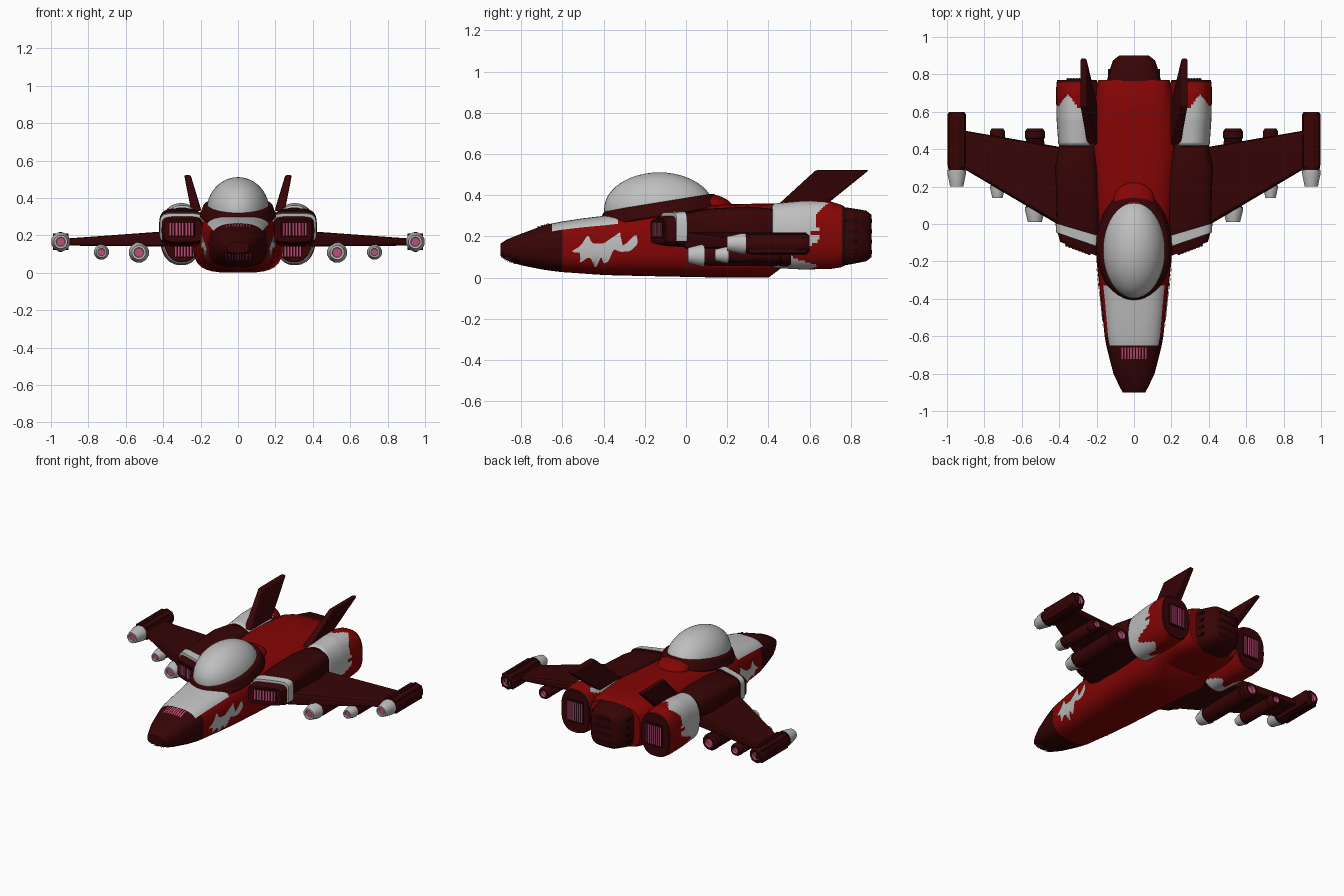
import bpy, bmesh, math
from mathutils import Vector, Matrix
from mathutils.bvhtree import BVHTree

if "Cube" in bpy.data.objects:
    bpy.data.objects.remove(bpy.data.objects["Cube"])

def material(name, rgb):
    m = bpy.data.materials.new(name)
    m.diffuse_color = (*rgb, 1)
    m.use_nodes = True
    m.node_tree.nodes["Principled BSDF"].inputs["Base Color"].default_value = m.diffuse_color
    return m

RED = material("red_paint", (0.235, 0.0015, 0.0015))
DARK = material("maroon_paint", (0.038, 0.0012, 0.0016))
WHITE = material("white_paint", (0.52, 0.52, 0.52))
PINK = material("pink_glow", (0.50, 0.08, 0.20))
BLACK = material("dark_recess", (0.022, 0.001, 0.002))

def finish(name, bm, mats, mirror=False, bevel=0, angle=40):
    me = bpy.data.meshes.new(name)
    bm.to_mesh(me)
    bm.free()
    for m in mats:
        me.materials.append(m)
    ob = bpy.data.objects.new(name, me)
    bpy.context.collection.objects.link(ob)
    bpy.ops.object.select_all(action='DESELECT')
    ob.select_set(True)
    bpy.context.view_layer.objects.active = ob
    if angle:
        bpy.ops.object.shade_smooth_by_angle(angle=math.radians(angle))
    if bevel:
        b = ob.modifiers.new("bevel", 'BEVEL')
        b.width, b.segments = bevel, 2
    if mirror:
        m = ob.modifiers.new("mirror", 'MIRROR')
        m.use_mirror_merge = False
    return ob

def loft(name, secs, mats, rule=lambda y, a, z: 0, n=32, sub=1, shear=None, mirror=False, angle=40):
    """Superellipse rings along y; sections are (y, cx, rx, zbottom, ztop, exponent)."""
    dense = [tuple(p + (q - p) * k / sub for p, q in zip(s, t))
             for s, t in zip(secs, secs[1:]) for k in range(sub)] + [secs[-1]]
    bm, rings = bmesh.new(), []
    for y, cx, rx, zb, zt, e in dense:
        ring = []
        for i in range(n):
            a = 2 * math.pi * i / n
            c, s = math.cos(a), math.sin(a)
            x = cx + rx * math.copysign(abs(c) ** (2 / e), c)
            z = (zb + zt) / 2 + (zt - zb) / 2 * math.copysign(abs(s) ** (2 / e), s)
            ring.append(bm.verts.new((x, y + (shear(x, y) if shear else 0), z)))
        rings.append(ring)
    for j in range(len(rings) - 1):
        ym = (dense[j][0] + dense[j + 1][0]) / 2
        for i in range(n):
            k = (i + 1) % n
            f = bm.faces.new((rings[j][i], rings[j][k], rings[j + 1][k], rings[j + 1][i]))
            f.material_index = rule(ym, 360 * (i + .5) / n, f.calc_center_median().z)
    for ring, y in ((rings[0], dense[0][0]), (rings[-1], dense[-1][0])):
        bm.faces.new(ring).material_index = rule(y, 0, 0)
    bmesh.ops.recalc_face_normals(bm, faces=bm.faces)
    tree = BVHTree.FromBMesh(bm)
    finish(name, bm, mats, mirror, angle=angle)
    return tree

def slab(name, corners, mat, bevel):
    """Mirrored six-sided block from four lower and four upper corners."""
    bm = bmesh.new()
    v = [bm.verts.new(c) for c in corners]
    for f in ((0, 1, 2, 3), (4, 5, 6, 7), (0, 1, 5, 4), (1, 2, 6, 5), (2, 3, 7, 6), (3, 0, 4, 7)):
        bm.faces.new([v[i] for i in f])
    bmesh.ops.recalc_face_normals(bm, faces=bm.faces)
    finish(name, bm, [mat], True, bevel, angle=0)

def box(bm, M, loc, size, mat=0):
    r = bmesh.ops.create_cube(bm, size=1, matrix=M @ Matrix.Translation(loc) @ Matrix.Diagonal((*size, 1)))
    for f in {f for v in r['verts'] for f in v.link_faces}:
        f.material_index = mat

def grille(name, loc, w, h, bars, turn=0, mirror=True):
    """Dark recess plate with upright glowing bars."""
    bm = bmesh.new()
    M = Matrix.Translation(loc) @ Matrix.Rotation(turn, 4, 'Z')
    box(bm, M, (0, 0, 0), (w, .012, h))
    for i in range(bars):
        box(bm, M, ((i + .5) * w / bars - w / 2, 0, 0), (w / bars * .5, .018, h * .85), 1)
    finish(name, bm, [BLACK, PINK], mirror, angle=0)

def decal(name, polys, tree, axis, mat, mirror=False):
    """Thin painted patch projected onto a surface along an axis."""
    place = {'x': lambda u, v: (3, u, v), 'y': lambda u, v: (u, -3, v), 'z': lambda u, v: (u, v, 3)}[axis]
    d = Vector({'x': (-1, 0, 0), 'y': (0, 1, 0), 'z': (0, 0, -1)}[axis])
    bm = bmesh.new()
    for p in polys:
        bm.faces.new([bm.verts.new(place(*q)) for q in p])
    bmesh.ops.triangulate(bm, faces=bm.faces[:])
    bmesh.ops.subdivide_edges(bm, edges=bm.edges[:], cuts=3, use_grid_fill=True)
    for v in bm.verts:
        hit, nrm, _, _ = tree.ray_cast(v.co, d)
        if hit:
            v.co = hit + nrm * .005
    bad = [v for v in bm.verts if v.co.length > 2]
    bmesh.ops.delete(bm, geom=bad, context='VERTS')
    bm.normal_update()
    bmesh.ops.reverse_faces(bm, faces=[f for f in bm.faces if f.normal.dot(d) > 0])
    finish(name, bm, [mat], mirror)

# Fuselage with maroon nose cone and white upper nose panel
def hull_paint(y, a, z):
    top = 33 < a < 147
    if y < (-.65 if top else -.6):
        return 1
    return 2 if top and y < -.33 else 0

hull = loft("fuselage", [
    (-.90, 0, .06, .105, .165, 2.6), (-.87, 0, .077, .085, .185, 2.6), (-.80, 0, .110, .06, .213, 2.6),
    (-.70, 0, .136, .04, .25, 2.8), (-.65, 0, .148, .033, .263, 2.9), (-.60, 0, .157, .027, .273, 3),
    (-.50, 0, .167, .02, .288, 3), (-.40, 0, .177, .013, .30, 3), (-.33, 0, .186, .011, .31, 3),
    (-.20, 0, .20, .008, .325, 3), (0, 0, .21, .004, .35, 3.2), (.2, 0, .22, 0, .357, 3.4),
    (.4, 0, .24, 0, .36, 3.6), (.48, 0, .23, .06, .36, 3.6), (.6, 0, .22, .05, .36, 3.6),
    (.72, 0, .205, .05, .357, 3.6), (.77, 0, .19, .065, .34, 3.6)], [RED, DARK, WHITE], hull_paint)

# White flame on each flank (corners rounded once), vents on the nose
flame = [(-.56, .125), (-.51, .155), (-.475, .21), (-.455, .165), (-.40, .165), (-.365, .19), (-.312, .225),
         (-.335, .165), (-.30, .155), (-.24, .215), (-.232, .165), (-.27, .128), (-.32, .125), (-.35, .14),
         (-.375, .08), (-.40, .07), (-.41, .105), (-.44, .045), (-.465, .105), (-.52, .07), (-.50, .12)]
soft = []
for (u, v), (s, t) in zip(flame, flame[1:] + flame[:1]):
    soft += [(u + (s - u) * k, v + (t - v) * k) for k in (.18, .82)]
decal("flank_flame", [soft], hull, 'x', WHITE, True)
bars = [(-.062 + i * .0155) for i in range(9)]
decal("nose_top_vent", [[(x - .0045, -.72), (x + .0045, -.72), (x + .0045, -.66), (x - .0045, -.66)] for x in bars],
      hull, 'z', PINK)
decal("nose_chin_vent", [[(x - .004, .07), (x + .004, .07), (x + .004, .104), (x - .004, .104)] for x in bars],
      hull, 'y', PINK)

# Canopy and its tilted rim
bm = bmesh.new()
bmesh.ops.create_uvsphere(bm, u_segments=40, v_segments=24, radius=1,
                          matrix=Matrix.Translation((0, -.13, .33)) @ Matrix.Diagonal((.168, .268, .181, 1)))
finish("canopy", bm, [WHITE])
bm = bmesh.new()
bmesh.ops.create_cone(bm, cap_ends=True, segments=40, radius1=1.06, radius2=.94, depth=.07,
                      matrix=Matrix.Translation((0, -.125, .331)) @ Matrix.Rotation(.16, 4, 'X')
                      @ Matrix.Diagonal((.195, .29, 1, 1)))
finish("canopy_rim", bm, [DARK], bevel=.012, angle=50)
bm = bmesh.new()
bmesh.ops.create_uvsphere(bm, u_segments=24, v_segments=12, radius=1,
                          matrix=Matrix.Translation((0, .125, .355)) @ Matrix.Rotation(-.2, 4, 'X')
                          @ Matrix.Diagonal((.11, .105, .05, 1)))
finish("canopy_fairing", bm, [RED])

# Wing-root intakes, raked back towards the outside, with white lips
loft("intake_body", [
    (-.17, .295, .10, .165, .285, 5), (-.12, .298, .11, .155, .30, 5), (-.119, .30, .117, .153, .317, 5),
    (-.06, .30, .119, .15, .322, 5), (-.059, .30, .112, .15, .31, 5), (.08, .30, .115, .14, .335, 4),
    (.30, .305, .117, .14, .345, 3.4), (.42, .30, .10, .16, .335, 3.4)], [DARK, WHITE],
    lambda y, a, z: int(-.12 < y < -.06 and (a < 200 or a > 340)),
    shear=lambda x, y: .38 * (x - .2) * max(0, 1 - (y + .17) / .5), mirror=True)
grille("intake_grille", (.30, -.135, .233), .145, .08, 8, math.atan(.38))

# Rear engine nacelles with ragged white-to-red paint, mostly red on the inner underside
def nacelle_paint(y, a, z):
    if y < .42 or y > .757:
        return 1
    edge = .60 + .04 * math.sin(z * 42) + .03 * math.sin(a * .11) + (.04 if z > .22 else -.02)
    return 2 if y < edge - (.08 if 185 < a < 275 else 0) else 0

loft("rear_nacelle", [
    (.415, .30, .097, .06, .345, 2.3), (.43, .30, .105, .047, .360, 2.3), (.56, .303, .111, .04, .372, 2.3),
    (.70, .305, .112, .042, .370, 2.4), (.75, .305, .11, .05, .355, 2.5), (.77, .305, .105, .058, .345, 2.6)],
    [RED, DARK, WHITE], nacelle_paint, n=72, sub=16, mirror=True)
grille("nacelle_upper_intake", (.31, .412, .315), .11, .035, 8)
grille("nacelle_lower_intake", (.285, .412, .115), .11, .065, 7)
grille("nacelle_exhaust", (.30, .772, .205), .12, .15, 8)

# Central tail nozzle with slots
loft("tail_nozzle", [(.74, 0, .15, .055, .345, 4), (.80, 0, .137, .065, .338, 4),
                     (.875, 0, .112, .08, .325, 4), (.90, 0, .08, .10, .305, 4)], [DARK])
bm = bmesh.new()
for z in (.125, .175, .225, .275):
    box(bm, Matrix(), (0, .80, z), (.278, .06, .014))
    box(bm, Matrix(), (0, .898, z), (.13, .008, .02))
finish("nozzle_slots", bm, [BLACK], angle=0)

# Wings and canted tail fins
slab("wing", [(.38, -.02, .14), (.93, .305, .145), (.93, .505, .145), (.38, .41, .14),
              (.38, -.01, .222), (.93, .31, .182), (.93, .50, .182), (.38, .405, .222)], DARK, .014)
slab("tail_fin", [(.195, .42, .33), (.25, .42, .33), (.25, .65, .33), (.195, .65, .33),
                  (.253, .63, .522), (.288, .63, .522), (.288, .888, .522), (.253, .888, .522)], DARK, .008)

# Wing pods: white nose, maroon body, pink ends
def pod(name, x, z, r, y0, y1, tip, groove=.9):
    bm = bmesh.new()
    prof = [(y0 + .01, 0, 2), (y0 + .01, r * .45, 1), (y0, r * .5, 1), (y0, r * .7, 1), (y0 + tip * .8, r, 1),
            (y0 + tip, r, 0), (y0 + tip, r * .88, 0), (y0 + tip + .03, r * .98, 0), (y1 - .07, r * .98, 0),
            (y1 - .065, r * groove, 0), (y1 - .055, r * groove, 0), (y1 - .05, r, 0), (y1 - .015, r, 0),
            (y1, r * .8, 0), (y1, r * .55, 2), (y1 - .02, r * .5, 2), (y1 - .02, 0, 2)]
    n, rings = 12, []
    for y, q, _ in prof:
        rings.append([bm.verts.new((x + q * math.cos((i + .5) * math.tau / n), y,
                                    z + q * math.sin((i + .5) * math.tau / n))) for i in range(n)])
    for j in range(len(prof) - 1):
        for i in range(n):
            k = (i + 1) % n
            bm.faces.new((rings[j][i], rings[j][k], rings[j + 1][k], rings[j + 1][i])).material_index = prof[j][2]
    bmesh.ops.remove_doubles(bm, verts=bm.verts, dist=1e-5)
    bmesh.ops.recalc_face_normals(bm, faces=bm.faces)
    finish(name, bm, [DARK, WHITE, PINK], True, angle=35)

pod("wingtip_pod", .948, .165, .052, .20, .60, .09, 1)
pod("inner_wing_pod", .53, .108, .055, .01, .51, .08)
pod("outer_wing_pod", .73, .11, .041, .14, .51, .065)

# Wingtip pod strakes
bm = bmesh.new()
for dx in (-.033, 0, .033):
    box(bm, Matrix(), (.948 + dx, .445, .165), (.016, .28, .108 if dx == 0 else .088))
finish("wingtip_strakes", bm, [DARK], True, angle=0)
